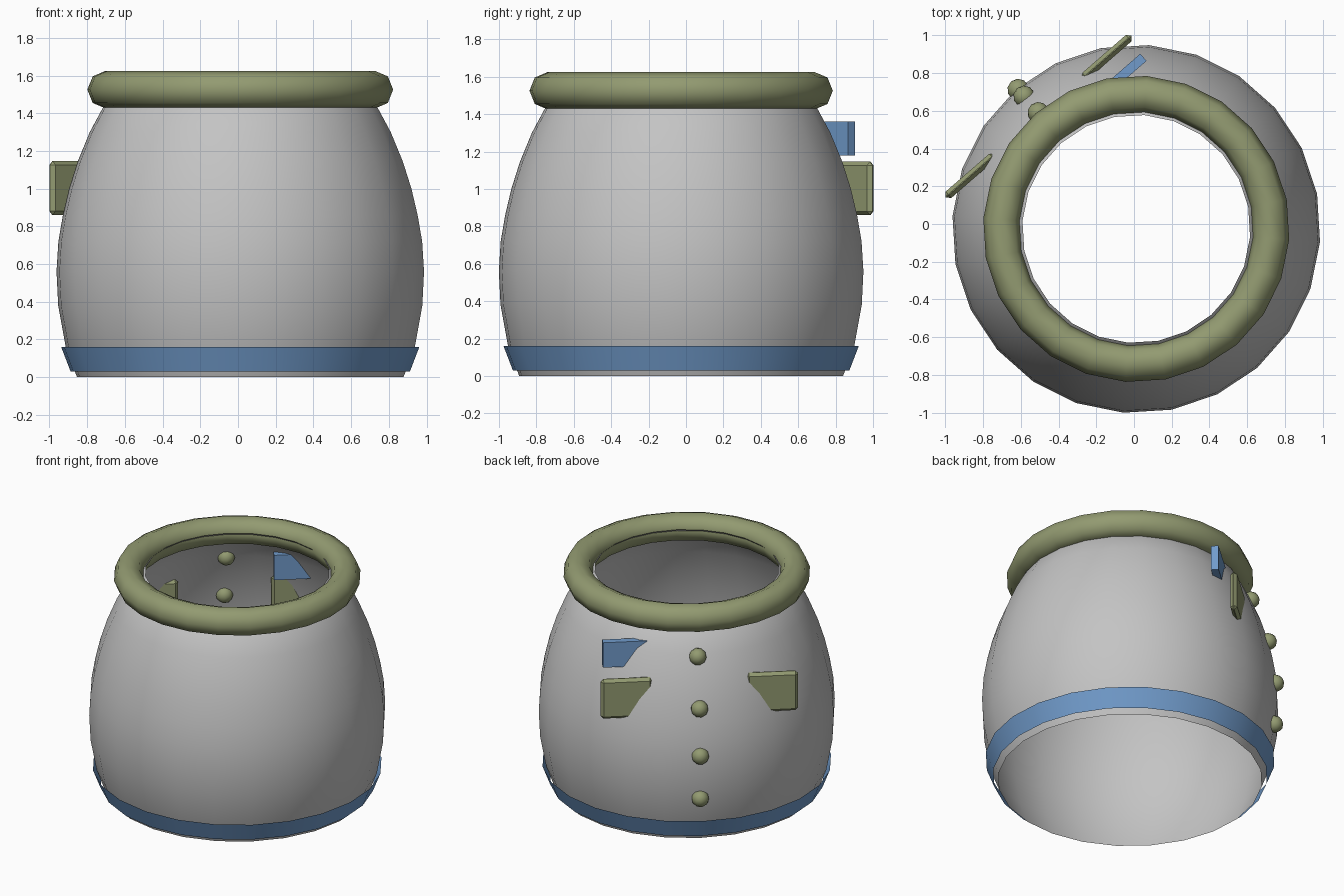
import bpy
import bmesh
import math
from mathutils import Matrix, Vector

cube = bpy.data.objects.get("Cube")
if cube:
    bpy.data.objects.remove(cube, do_unlink=True)

SEGMENTS = 24
# Local frame: y points out through the button row, x runs along the chest
FRAME = Matrix.Translation((0.012, -0.026, 0)) @ Matrix.Rotation(math.radians(41), 4, "Z")


def material(name, color):
    mat = bpy.data.materials.new(name)
    mat.use_nodes = True
    mat.diffuse_color = (*color, 1)
    mat.node_tree.nodes["Principled BSDF"].inputs["Base Color"].default_value = (*color, 1)
    return mat


GREY = material("cloth_grey", (0.55, 0.55, 0.55))
GREEN = material("olive_green", (0.29, 0.325, 0.165))
BLUE = material("trim_blue", (0.165, 0.33, 0.6))


def finish(name, bm, mat, smooth=False):
    bm.transform(FRAME)
    mesh = bpy.data.meshes.new(name)
    bm.to_mesh(mesh)
    bm.free()
    mesh.materials.append(mat)
    for poly in mesh.polygons:
        poly.use_smooth = smooth
    obj = bpy.data.objects.new(name, mesh)
    bpy.context.collection.objects.link(obj)
    return obj


def lathe(name, profile, mat, closed=False):
    """Spin a (radius, height) profile around the upright axis."""
    bm = bmesh.new()
    verts = [bm.verts.new((r, 0, z)) for r, z in profile]
    pairs = list(zip(verts, verts[1:]))
    if closed:
        pairs.append((verts[-1], verts[0]))
    edges = [bm.edges.new(p) for p in pairs]
    bmesh.ops.spin(bm, geom=verts + edges, cent=(0, 0, 0), axis=(0, 0, 1),
                   angle=math.tau, steps=SEGMENTS, use_duplicate=False)
    bmesh.ops.remove_doubles(bm, verts=bm.verts, dist=0.0005)
    bmesh.ops.recalc_face_normals(bm, faces=bm.faces)
    # Open shells must face outward
    if not closed:
        tilt = sum(f.normal.dot(Vector((*f.calc_center_median().xy, 0))) for f in bm.faces)
        if tilt < 0:
            bmesh.ops.reverse_faces(bm, faces=bm.faces)
    return finish(name, bm, mat, smooth=True)


def plate(name, center, size, mat, bevel=0.0):
    bm = bmesh.new()
    bmesh.ops.create_cube(bm, size=1)
    bmesh.ops.scale(bm, vec=size, verts=bm.verts)
    bmesh.ops.translate(bm, vec=center, verts=bm.verts)
    if bevel:
        bmesh.ops.bevel(bm, geom=bm.edges[:], offset=bevel, segments=1, affect="EDGES")
    return finish(name, bm, mat)


# Barrel-shaped open shell, curling inward through the collar
lathe("jacket_body", [(0.868, 0), (0.928, 0.16), (0.968, 0.38), (0.977, 0.56), (0.967, 0.72),
                      (0.943, 0.86), (0.91, 1.0), (0.864, 1.145), (0.8, 1.3), (0.73, 1.43),
                      (0.605, 1.55)], GREY)

# Thick rolled collar with an octagonal section
lathe("collar_ring", [(0.715 + 0.098 * math.cos(k * math.tau / 8),
                       1.525 + 0.1 * math.sin(k * math.tau / 8)) for k in range(8)],
      GREEN, closed=True)

# Flared hem band, standing clear of the body at its top
lathe("hem_band", [(0.902, 0.03), (0.952, 0.16)], BLUE)

# Pair of chest pockets
for side, label in ((1, "left"), (-1, "right")):
    plate(f"pocket_{label}", (side * 0.48, 0.79, 1.003), (0.345, 0.045, 0.285), GREEN, 0.02)

# Chest badge above one pocket
plate("badge", (0.468, 0.662, 1.27), (0.315, 0.05, 0.18), BLUE)

# Row of buttons down the chest
for i, (depth, height) in enumerate(((0.805, 1.285), (0.92, 0.96), (0.968, 0.64), (0.962, 0.33))):
    bm = bmesh.new()
    bmesh.ops.create_icosphere(bm, subdivisions=2, radius=0.058)
    bmesh.ops.translate(bm, vec=(0.012, depth, height), verts=bm.verts)
    finish(f"button_{i + 1}", bm, GREEN, smooth=True)
